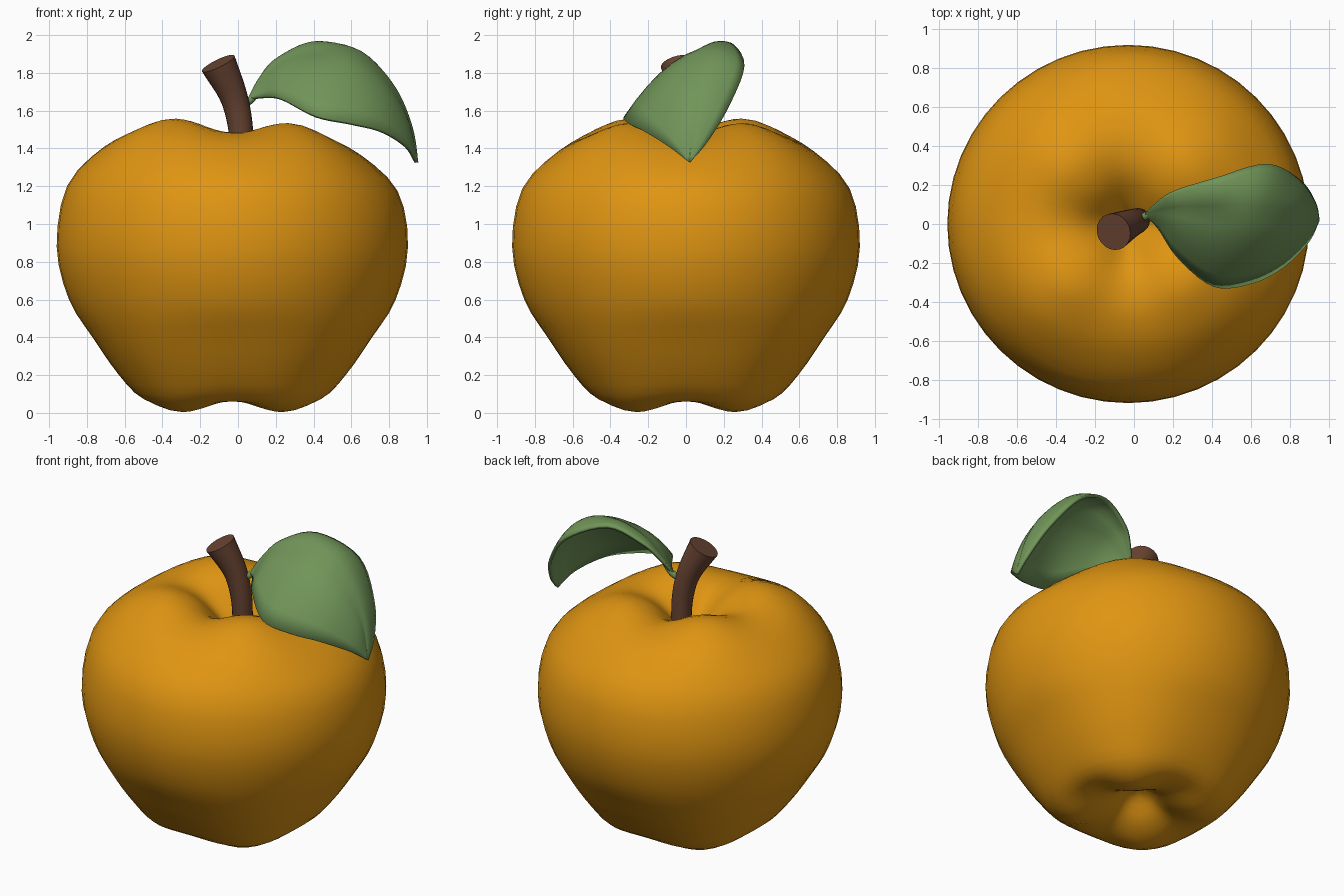
import bpy, bmesh, math
from mathutils import Vector

if "Cube" in bpy.data.objects:
    bpy.data.objects.remove(bpy.data.objects["Cube"])


def material(name, col):
    m = bpy.data.materials.new(name)
    m.diffuse_color = (*col, 1)
    m.use_nodes = True
    m.node_tree.nodes["Principled BSDF"].inputs["Base Color"].default_value = m.diffuse_color
    return m


ORANGE = material("orange skin", (0.74, 0.30, 0.006))
BROWN = material("brown stem", (0.14, 0.058, 0.032))
GREEN = material("leaf green", (0.165, 0.30, 0.10))


def spline(pts, n):
    """Smooth curve through the points, n samples per span."""
    p = [Vector(q) for q in pts]
    p = [2 * p[0] - p[1]] + p + [2 * p[-1] - p[-2]]
    out = []
    for i in range(1, len(p) - 2):
        a, b, c, d = p[i - 1:i + 3]
        for k in range(n):
            t = k / n
            out.append(0.5 * (2 * b + (c - a) * t + (2 * a - 5 * b + 4 * c - d) * t * t
                              + (3 * b - a - 3 * c + d) * t ** 3))
    return out + [p[-2]]


def grid_object(name, rows, mat, closed, angle, caps=False):
    bm = bmesh.new()
    vs = [[bm.verts.new(v) for v in r] for r in rows]
    m = len(rows[0])
    for a, b in zip(vs, vs[1:]):
        for j in range(m if closed else m - 1):
            k = (j + 1) % m
            bm.faces.new((a[j], a[k], b[k], b[j]))
    if caps:
        bm.faces.new(vs[0][::-1])
        bm.faces.new(vs[-1])
    bmesh.ops.remove_doubles(bm, verts=bm.verts, dist=0.0005)
    bmesh.ops.recalc_face_normals(bm, faces=bm.faces)
    me = bpy.data.meshes.new(name)
    bm.to_mesh(me)
    bm.free()
    ob = bpy.data.objects.new(name, me)
    bpy.context.collection.objects.link(ob)
    me.materials.append(mat)
    bpy.ops.object.select_all(action='DESELECT')
    ob.select_set(True)
    bpy.context.view_layer.objects.active = ob
    bpy.ops.object.shade_smooth_by_angle(angle=math.radians(angle))
    return ob


# Fruit: blend a lobe profile (diagonals) with a valley profile (axes)
lobe = [(0, .2), (.08, .17), (.2, .06), (.37, .004), (.52, .06), (.64, .2), (.76, .38),
        (.87, .6), (.93, .88), (.88, 1.18), (.73, 1.39), (.58, 1.5), (.42, 1.55),
        (.25, 1.5), (.12, 1.38), (.04, 1.28), (0, 1.26)]
valley = [(0, .2), (.08, .17), (.18, .1), (.30, .065), (.47, .075), (.60, .2), (.74, .4),
          (.865, .6), (.93, .88), (.875, 1.19), (.68, 1.39), (.5, 1.475), (.36, 1.485),
          (.24, 1.45), (.12, 1.36), (.04, 1.28), (0, 1.26)]
rows = []
for a, b in zip(spline(lobe, 3), spline(valley, 3)):
    ring = []
    for j in range(48):
        ang = math.tau * j / 48
        p = b.lerp(a, 0.5 - 0.5 * math.cos(4 * ang))
        x = p[0] * math.cos(ang)
        # the top leans slightly down to the right
        z = p[1] - (0.04 * (x + 0.1) if p[1] > 1 else 0) * min(1, (p[1] - 1) * 2)
        ring.append((x - 0.03, p[0] * math.sin(ang) * 0.99, max(z, 0)))
    rows.append(ring)
grid_object("fruit", rows, ORANGE, True, 60)


# Tapered tubes for the stem and leaf stalk
def tube(name, pts, radii, mat, sides=20):
    path = spline(pts, 4)
    rad = [v[0] for v in spline([(r, 0) for r in radii], 4)]
    rings = []
    for i, p in enumerate(path):
        d = (path[min(i + 1, len(path) - 1)] - path[max(i - 1, 0)]).normalized()
        u = d.cross(Vector((0, 1, 0.1))).normalized()
        v = d.cross(u)
        rings.append([p + rad[i] * (u * math.cos(math.tau * k / sides)
                                    + v * math.sin(math.tau * k / sides))
                      for k in range(sides)])
    return grid_object(name, rings, mat, True, 40, True)


tube("stem", [(.015, .02, 1.2), (.02, .02, 1.36), (.012, .015, 1.52), (-.025, 0, 1.68), (-.105, -.04, 1.85)],
     [.062, .062, .066, .074, .096], BROWN)
tube("leaf_stalk", [(.02, .02, 1.63), (.07, .045, 1.66), (.12, .06, 1.72)], [.022, .02, .012], GREEN, 10)

# Leaf: back edge, midrib and front edge, with each half bulging outward
base, tip = (.06, .05, 1.66), (.945, .02, 1.325)
back = spline([base, (.12, .11, 1.77), (.21, .17, 1.87), (.42, .235, 1.95), (.68, .305, 1.83),
               (.85, .22, 1.61), (.925, .11, 1.43), tip], 5)
rib = spline([base, (.13, .07, 1.76), (.24, .08, 1.86), (.41, .07, 1.91), (.6, .06, 1.90),
              (.77, .05, 1.77), (.885, .04, 1.57), tip], 5)
front = spline([base, (.13, -.02, 1.67), (.23, -.17, 1.66), (.41, -.315, 1.57), (.6, -.30, 1.53),
                (.76, -.22, 1.49), (.89, -.09, 1.41), tip], 5)
rows = []
for b, r, f in zip(back, rib, front):
    row = []
    for k in range(-6, 7):
        t = abs(k) / 6
        e = b if k < 0 else f
        p = r.lerp(e, t)
        size = (e - r).length
        p += Vector((0.25, 0, 1)) * 0.75 * size * t * (1 - t) * (0.8 if k < 0 else 0.6)
        row.append(p)
    rows.append(row)
leaf = grid_object("leaf", rows, GREEN, False, 60)
s = leaf.modifiers.new("thickness", 'SOLIDIFY')
s.thickness = 0.02
s.offset = 0
